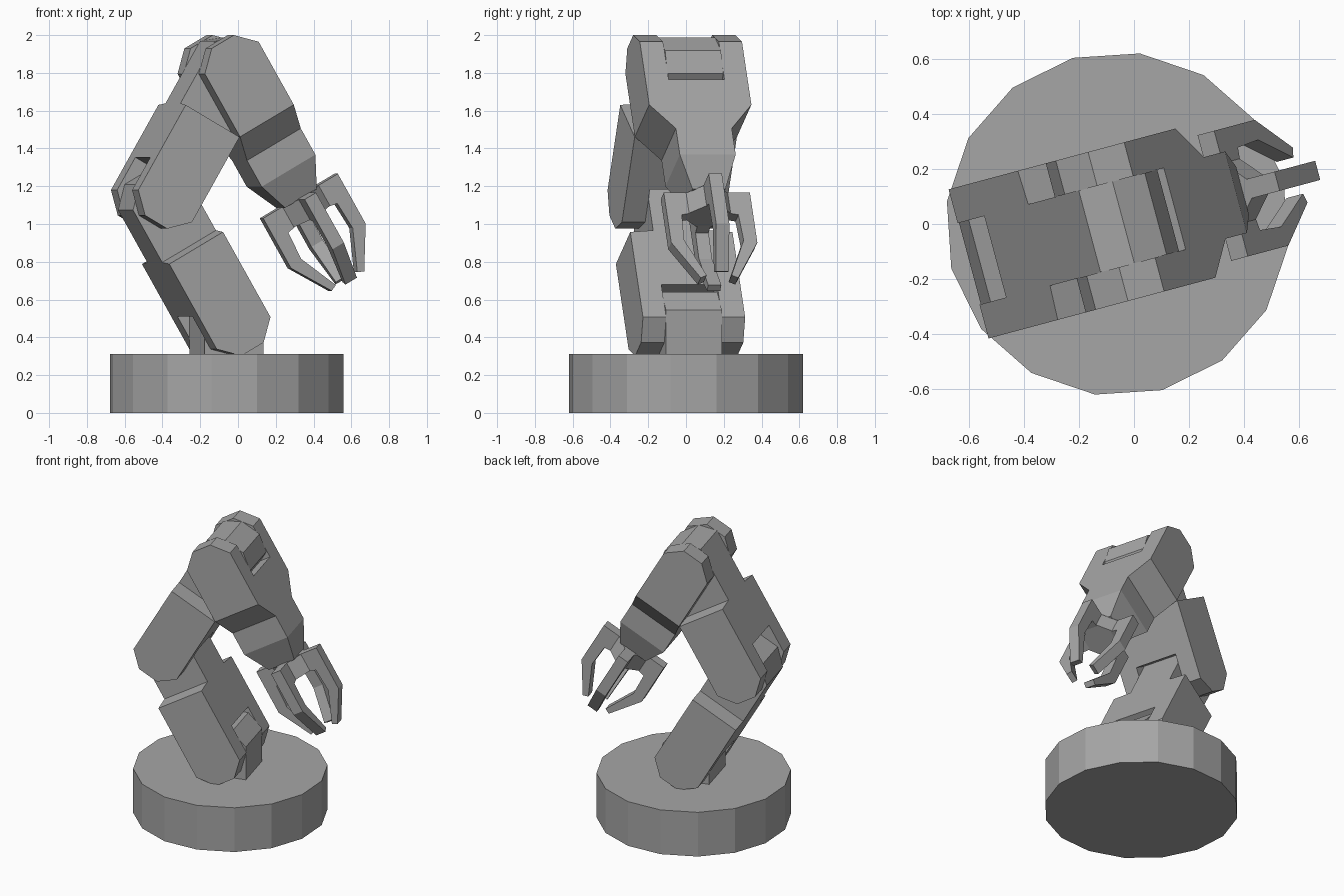
import bpy, bmesh, math
from mathutils import Matrix

cube = bpy.data.objects.get("Cube")
if cube:
    bpy.data.objects.remove(cube, do_unlink=True)

# Single grey finish
grey = bpy.data.materials.new("matte grey")
grey.use_nodes = True
COLOUR = (0.38, 0.38, 0.38, 1)
grey.diffuse_color = COLOUR
grey.node_tree.nodes["Principled BSDF"].inputs["Base Color"].default_value = COLOUR

# The whole arm is turned on its base
TURN = Matrix.Translation((-0.06, 0, 0)) @ Matrix.Rotation(math.radians(15), 4, 'Z')
HALF, TIP, SIDE, TAB = 0.17, 0.07, 0.28, 0.153


def frame(u, z, along, across):
    """Local axes: x along the link, y across it, z sideways."""
    m = Matrix(((along[0], across[0], 0, u),
                (0, 0, 1, 0),
                (along[1], across[1], 0, z),
                (0, 0, 0, 1)))
    return TURN @ m


def finish(name, bm, matrix):
    bm.transform(matrix)
    bmesh.ops.recalc_face_normals(bm, faces=bm.faces[:])
    mesh = bpy.data.meshes.new(name)
    bm.to_mesh(mesh)
    bm.free()
    mesh.materials.append(grey)
    obj = bpy.data.objects.new(name, mesh)
    bpy.context.collection.objects.link(obj)
    return obj


def loft(rings, bm=None):
    """Solid from a stack of matching rings."""
    bm = bm or bmesh.new()
    loops = [[bm.verts.new(p) for p in ring] for ring in rings]
    n = len(loops[0])
    for lo, hi in zip(loops, loops[1:]):
        for i in range(n):
            j = (i + 1) % n
            bm.faces.new((lo[i], lo[j], hi[j], hi[i]))
    bm.faces.new(loops[0])
    bm.faces.new(loops[-1])
    return bm


def tongue(start, shoulder, end, v):
    """Side outline: square at the start, chamfered at the end."""
    return [(start, -HALF, v), (shoulder, -HALF, v), (end, -TIP, v),
            (end, TIP, v), (shoulder, HALF, v), (start, HALF, v)]


def link(name, matrix, slot, outer, inner, core):
    """Two fork cheeks, narrowing towards their far end, around a core."""
    bm = loft([core(-TAB), core(TAB)])
    for side in (-1, 1):
        loft([tongue(inner, 0, -0.098, side * TAB),
              tongue(outer, 0, -0.098, side * SIDE)], bm)
    finish(name, bm, matrix)


def rect(a, b, v):
    return [(a, b, v), (a, -b, v), (a, -b, -v), (a, b, -v)]


# Sixteen-sided base
bm = bmesh.new()
bmesh.ops.create_cone(bm, cap_ends=True, segments=16, radius1=0.624, radius2=0.624, depth=0.313)
base_turn = Matrix.Rotation(math.radians(22.5), 4, 'Z')
finish("base", bm, TURN @ Matrix.Translation((0, 0, 0.1565)) @ base_turn)

# Upright lug on the base
finish("base_lug", loft([tongue(0, 0.245, 0.34, v) for v in (-TAB, TAB)]),
       frame(0, 0.30, (0, 1), (0.95, 0)))

# Two matching arm links: fork below, lug above
C, S = math.cos(math.radians(60)), math.sin(math.radians(60))
link("lower_arm", frame(0.018, 0.4225, (-C, S), (S, C)), 0.2, 0.52, 0.53,
     lambda v: tongue(0.2, 0.85, 0.95, v))
link("upper_arm", frame(-0.412, 1.095, (C, S), (S, -C)), 0.2, 0.52, 0.53,
     lambda v: tongue(0.2, 0.91, 0.99, v))

# Forearm: fork above, cheeks sloping in to the wrist
hand = frame(-0.047, 1.88, (C, -S), (S, C))
link("forearm", hand, 0.23, 0.385, 0.53,
     lambda v: [(0.23, -HALF, v), (0.69, -HALF, v), (0.69, HALF, v), (0.23, HALF, v)])
finish("wrist", loft([rect(0.69, HALF, TAB), rect(0.86, 0.10, 0.09)]), hand)

# Diamond palm, its corners running into the claws
grip = hand @ Matrix.Translation((0, 0.017, 0))
R = 0.15
finish("palm", loft([[(a, R, 0), (a, 0, R), (a, -R, 0), (a, 0, -R)] for a in (0.857, 0.98)]), grip)

# Four claws spaced evenly round the wrist axis
claw = [(0.855, 0.05), (0.855, 0.236), (1.16, 0.236), (1.375, 0.103),
        (1.36, 0.068), (1.145, 0.163), (0.99, 0.155), (0.97, 0.05)]
for k, name in enumerate(("claw_upper", "claw_left", "claw_lower", "claw_right")):
    bm = loft([[(a, r, t) for a, r in claw] for t in (-0.036, 0.036)])
    finish(name, bm, grip @ Matrix.Rotation(k * math.tau / 4, 4, 'X'))
